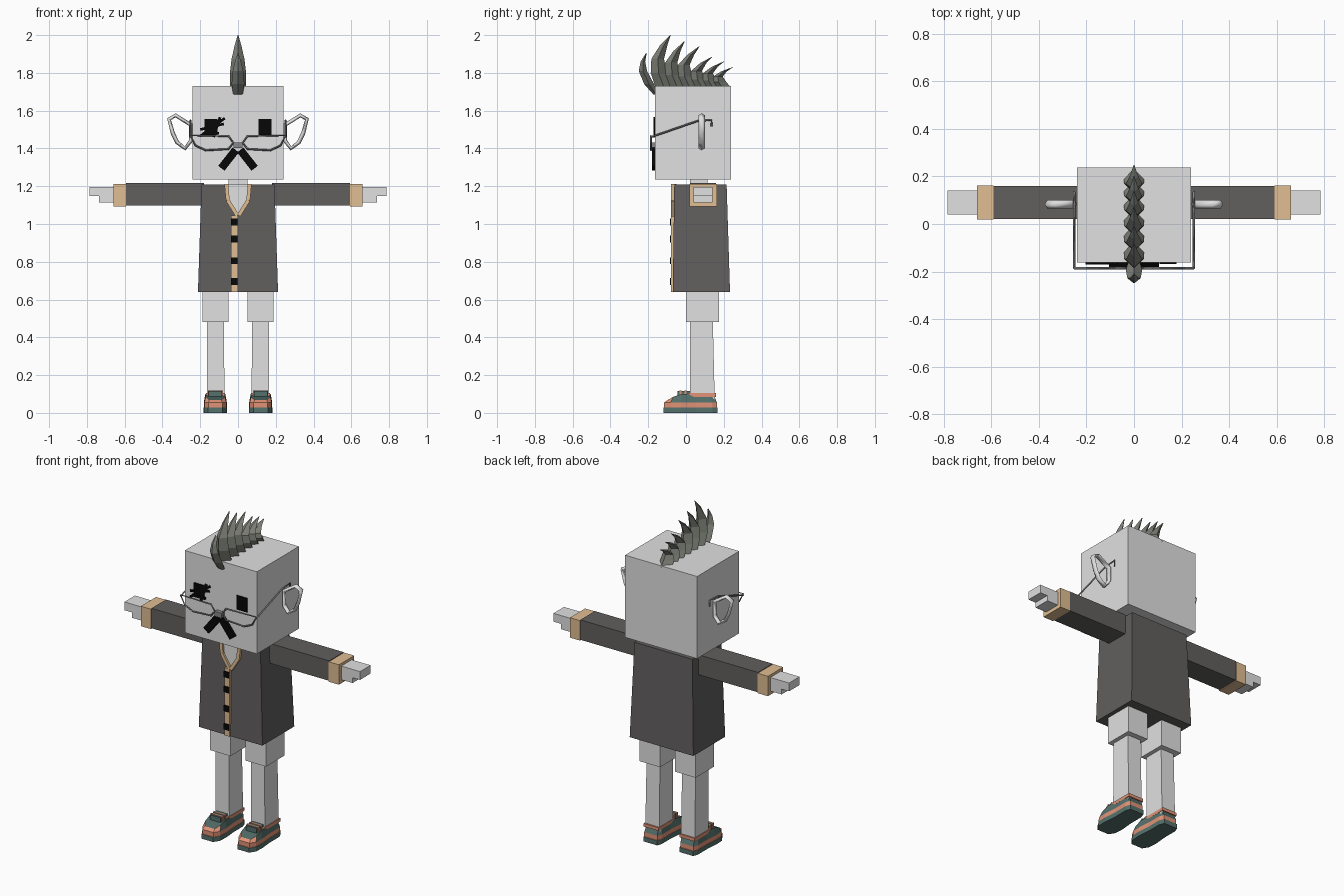
import bpy, bmesh, math
from mathutils import Vector

cube = bpy.data.objects.get("Cube")
if cube:
    bpy.data.objects.remove(cube, do_unlink=True)


def material(name, r, g, b):
    m = bpy.data.materials.new(name)
    m.use_nodes = True
    m.diffuse_color = (r, g, b, 1)
    m.node_tree.nodes["Principled BSDF"].inputs["Base Color"].default_value = (r, g, b, 1)
    return m


SKIN = material("light_grey", .75, .75, .75)
COAT = material("charcoal", .12, .115, .112)
TRIM = material("tan", .75, .51, .29)
BLACK = material("black", .002, .002, .002)
HAIR = material("grey_green", .2, .21, .18)
TEAL = material("teal", .09, .165, .15)
PINK = material("salmon", .75, .29, .18)
WIRE = material("wire_grey", .25, .25, .25)


def loft(name, rings, *mats, rule=None):
    """Skin rings of equal length, capping both ends; rule picks the material."""
    bm = bmesh.new()
    loops = [[bm.verts.new(p) for p in ring] for ring in rings]
    n = len(loops[0])
    for a, b in zip(loops, loops[1:]):
        for i in range(n):
            j = (i + 1) % n
            bm.faces.new((a[i], a[j], b[j], b[i]))
    bm.faces.new(loops[0][::-1])
    bm.faces.new(loops[-1])
    bmesh.ops.recalc_face_normals(bm, faces=bm.faces)
    if rule:
        for f in bm.faces:
            f.material_index = rule(f.calc_center_median())
    me = bpy.data.meshes.new(name)
    bm.to_mesh(me)
    bm.free()
    for m in mats:
        me.materials.append(m)
    ob = bpy.data.objects.new(name, me)
    bpy.context.collection.objects.link(ob)
    return ob


def rect(x0, x1, y0, y1, z):
    return [(x0, y0, z), (x1, y0, z), (x1, y1, z), (x0, y1, z)]


def box(name, x, y, z, mat):
    return loft(name, [rect(*x, *y, z[0]), rect(*x, *y, z[1])], mat)


def plate(name, outline, y0, y1, mat):
    return loft(name, [[(x, y, z) for x, z in outline] for y in (y0, y1)], mat)


def bar(name, p, q, width, y0, y1, mat):
    """Flat strip between two points of the front plane."""
    p, q = Vector(p), Vector(q)
    d = (q - p).normalized() * width / 2
    s = Vector((-d.y, d.x))
    return plate(name, [p + s, q + s, q - s, p - s], y0, y1, mat)


def wire(name, points, radius, mat, closed=False):
    cu = bpy.data.curves.new(name, "CURVE")
    cu.dimensions = "3D"
    cu.bevel_depth = radius
    cu.bevel_resolution = 0
    cu.use_fill_caps = True
    sp = cu.splines.new("POLY")
    sp.points.add(len(points) - 1)
    for pt, co in zip(sp.points, points):
        pt.co = (*co, 1)
    sp.use_cyclic_u = closed
    cu.materials.append(mat)
    ob = bpy.data.objects.new(name, cu)
    bpy.context.collection.objects.link(ob)
    return ob


def side(s, a, b):
    return (a, b) if s > 0 else (-b, -a)


# Head, neck and coat
box("head", (-.24, .24), (-.163, .237), (1.235, 1.73), SKIN)
box("neck", (-.05, .05), (.02, .115), (1.15, 1.24), SKIN)
loft("coat", [rect(-.212, .212, -.07, .233, .64), rect(-.193, .193, -.062, .215, 1.21)], COAT)

# Open collar, button strip and buttons
plate("chest", [(-.06, 1.211), (-.05, 1.12), (0, 1.05), (.05, 1.12), (.06, 1.211)],
      -.067, -.05, SKIN)
for s in (-1, 1):
    path = [(s * .062, 1.212), (s * .054, 1.125), (s * .004, 1.045)]
    for p, q in zip(path, path[1:]):
        bar("collar", p, q, .02, -.079, -.05, TRIM)
box("button_strip", (-.036, 0), (-.079, -.05), (.64, 1.045), TRIM)
for z in (.695, .805, .92, 1.01):
    box("button", (-.036, -.002), (-.085, -.075), (z - .018, z + .018), BLACK)

# Limbs, ears and glasses, on both sides
for s in (-1, 1):
    tag = "left_" if s > 0 else "right_"
    box(tag + "sleeve", side(s, .18, .592), (.022, .16), (1.097, 1.217), COAT)
    box(tag + "cuff", side(s, .592, .66), (.018, .163), (1.093, 1.213), TRIM)
    box(tag + "palm", side(s, .65, .735), (.04, .14), (1.115, 1.197), SKIN)
    box(tag + "fingers", side(s, .735, .785), (.04, .14), (1.147, 1.197), SKIN)
    box(tag + "shorts_leg", side(s, .05, .187), (0, .175), (.48, .65), SKIN)
    leg = [rect(*side(s, .072, .165), .02, .152, .07), rect(*side(s, .074, .163), .02, .142, .49)]
    loft(tag + "leg", leg, SKIN)

    # Shoe: stacked outlines, coloured by height and by the toe
    half = [(.038, -.12), (.06, -.085), (.063, -.03), (.056, .05), (.056, .14), (.045, .168)]
    outline = half + [(-x, y) for x, y in reversed(half)]

    def layer(z, k=1.0):
        return [(s * .12 + x * k, .025 + (y - .025) * k, z) for x, y in outline]

    top = [(x, y, .068 if y < -.08 else .085 if y < -.05 else .1) for x, y, z in layer(0, .84)]

    def shoe_rule(c):
        return 1 if .028 < c.z < .055 or (c.y < -.07 and c.z > .028) else 0

    loft(tag + "shoe", [layer(0), layer(.028), layer(.028, .97), layer(.055, .97), top],
         TEAL, PINK, rule=shoe_rule)
    box(tag + "shoe_collar", (s * .12 - .05, s * .12 + .05), (.005, .16), (.085, .104), PINK)
    box(tag + "shoe_tongue", (s * .12 - .036, s * .12 + .036), (-.045, .022), (.08, .116), TEAL)
    for y in (-.035, -.008):
        box(tag + "lace", (s * .12 - .04, s * .12 + .04), (y, y + .01), (.09, .119), PINK)

    # Open loop ear
    loop = [(.25, 1.525), (.33, 1.575), (.365, 1.555), (.345, 1.48),
            (.322, 1.432), (.28, 1.4), (.25, 1.44)]
    ear = wire(tag + "ear", [(s * x, 0, z) for x, z in loop], .011, SKIN, True)
    ear.location.y = .083
    ear.scale.y = 1.6

    # Lens rim and temple
    lens = [(.252, 1.468), (.05, 1.465), (.025, 1.43), (.05, 1.397), (.17, 1.39), (.225, 1.415)]
    wire(tag + "lens_rim", [(s * x, -.186, z) for x, z in lens], .005, WIRE, True)
    temple = [(-.186, 1.46), (.06, 1.545), (.135, 1.55), (.135, 1.515)]
    wire(tag + "temple", [(s * .252, y, z) for y, z in temple], .005, WIRE)

    # Eye and moustache half
    box(tag + "eye", side(s, .108, .178), (-.169, -.16), (1.47, 1.555), BLACK)
    bar(tag + "moustache", (s * .012, 1.392), (s * .088, 1.295), .042, -.181, -.16, BLACK)

box("glasses_bridge", (-.024, .024), (-.19, -.165), (1.402, 1.432), WIRE)

# Jagged scar across the right eye
for p, q in [((-.2, 1.465), (-.07, 1.56)), ((-.2, 1.5), (-.075, 1.53)),
             ((-.185, 1.48), (-.1, 1.48)), ((-.13, 1.46), (-.095, 1.565))]:
    bar("eye_scar", p, q, .014, -.171, -.16, BLACK)


def spike(name, sections, tip):
    """Curved blade from diamond sections (y, z, half depth, half width)."""
    rings = [[(0, y - d, z), (w, y, z), (0, y + d, z), (-w, y, z)]
             for y, z, d, w in sections + [(*tip, .002, .002)]]
    loft(name, rings, HAIR)


# Mohawk
spike("hair_fringe", [(-.16, 1.685, .012, .025), (-.195, 1.74, .026, .034),
                      (-.228, 1.81, .022, .028), (-.228, 1.86, .012, .016)], (-.21, 1.905))
for y, tip_y, tip_z in [(-.115, -.083, 2), (-.045, -.01, 1.965), (.02, .07, 1.94),
                        (.085, .138, 1.885), (.143, .2, 1.86), (.195, .247, 1.83)]:
    h = tip_z - 1.72
    size = .6 + 1.4 * h
    spike("hair_spike", [(y, 1.72, .045, .042), (y - .03 * size, 1.72 + h * .28, .042, .043),
                         (y - .035 * size, 1.72 + h * .55, .034 * size, .034),
                         ((y + tip_y) / 2 - .02, 1.72 + h * .8, .02 * size, .018)],
          (tip_y, tip_z))
